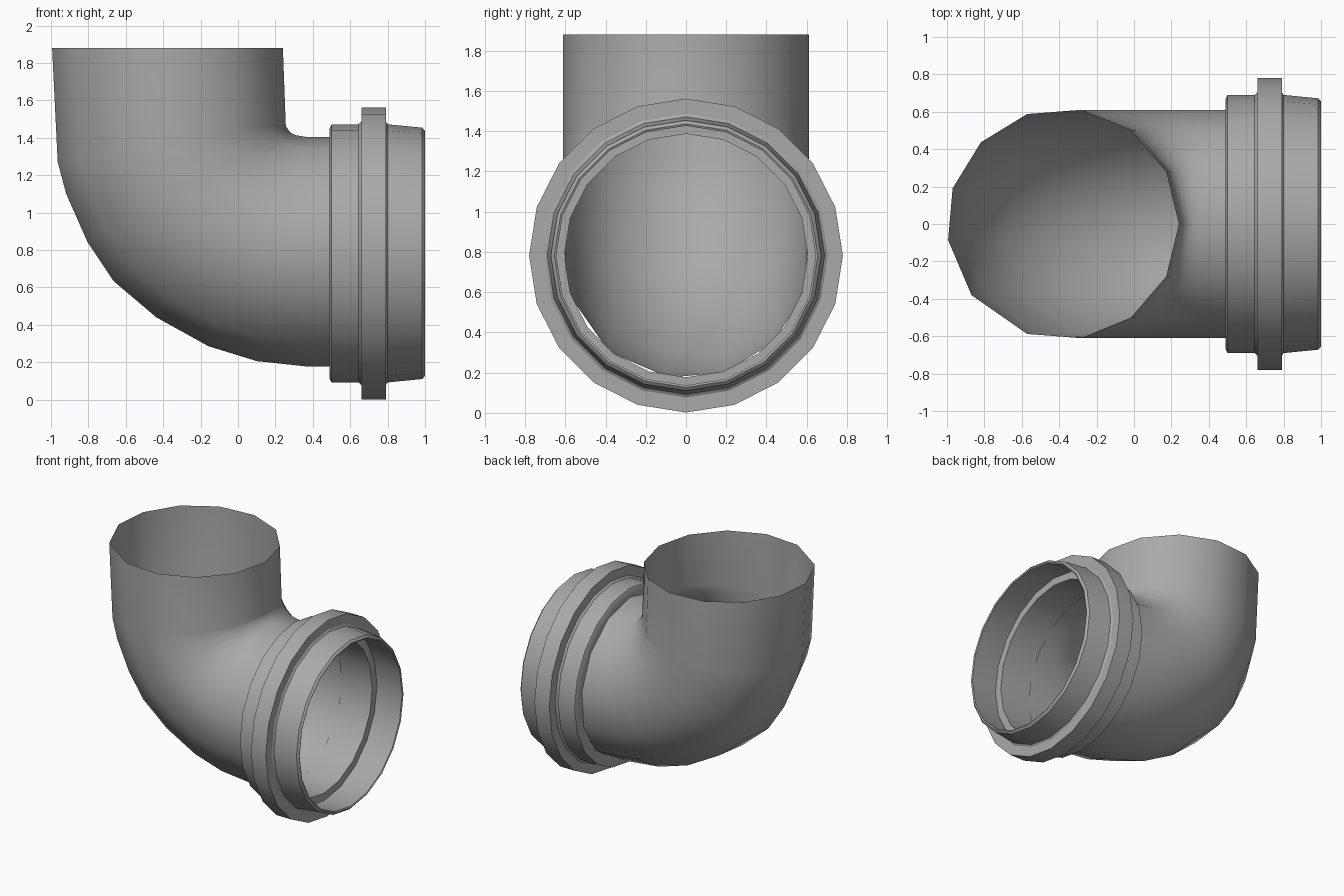
import bpy, bmesh, math
from mathutils import Vector

if "Cube" in bpy.data.objects:
    bpy.data.objects.remove(bpy.data.objects["Cube"])

grey = bpy.data.materials.new("plain grey")
grey.diffuse_color = (0.4, 0.4, 0.4, 1)
grey.use_nodes = True
grey.node_tree.nodes["Principled BSDF"].inputs["Base Color"].default_value = grey.diffuse_color

def loft(name, rings, angle, wrap=False):
    """Bridge successive vertex rings with quads; wrap joins last ring to first."""
    bm = bmesh.new()
    vs = [[bm.verts.new(p) for p in ring] for ring in rings]
    n = len(vs[0])
    pairs = list(zip(vs, vs[1:])) + ([(vs[-1], vs[0])] if wrap else [])
    for a, b in pairs:
        for i in range(n):
            j = (i + 1) % n
            bm.faces.new((a[i], a[j], b[j], b[i]))
    bmesh.ops.recalc_face_normals(bm, faces=bm.faces[:])
    me = bpy.data.meshes.new(name)
    bm.to_mesh(me)
    bm.free()
    me.materials.append(grey)
    ob = bpy.data.objects.new(name, me)
    bpy.context.collection.objects.link(ob)
    bpy.ops.object.select_all(action='DESELECT')
    ob.select_set(True)
    bpy.context.view_layer.objects.active = ob
    bpy.ops.object.shade_smooth_by_angle(angle=math.radians(angle))
    return ob

# Elbow pipe: thin sheet, sections given by outer-bend and inner-bend points (x, z)
outer = [(-1.0, 1.88), (-.97, 1.27), (-.925, 1.10), (-.81, .84), (-.67, .63),
         (-.44, .435), (-.16, .28), (.10, .20), (.38, .17), (.50, .17)]
inner = [(.24, 1.88), (.255, 1.475), (.258, 1.46), (.267, 1.445), (.28, 1.43),
         (.295, 1.42), (.312, 1.413), (.33, 1.41), (.36, 1.405), (.50, 1.405)]
sides = [0, 27, 54, 81, 108, 135, 162, 188, 218, 252, 279, 306, 333]
rings = []
for o, i in zip(outer, inner):
    o, i = Vector(o), Vector(i)
    c, h = (o + i) / 2, (i - o) / 2
    ring = []
    for d in sides:
        t = math.radians(d)
        p = c + h * math.cos(t)
        ring.append((p.x, .618 * math.sin(t), p.y))
    rings.append(ring)
loft("elbow_pipe", rings, 60)

# Socket collar: lathe profile (x, radius) with flange and stepped bore
profile = [(.49, .605), (.49, .67), (.50, .69), (.645, .69), (.66, .705),
           (.66, .78), (.79, .78), (.79, .705), (.80, .69), (.985, .672),
           (1.0, .655), (.995, .645), (.76, .665), (.76, .605)]
N, AXIS_Z = 20, .782
rings = [[(x, r * math.sin(k * math.tau / N), AXIS_Z + r * math.cos(k * math.tau / N))
          for k in range(N)] for x, r in profile]
loft("socket_collar", rings, 30, wrap=True)
